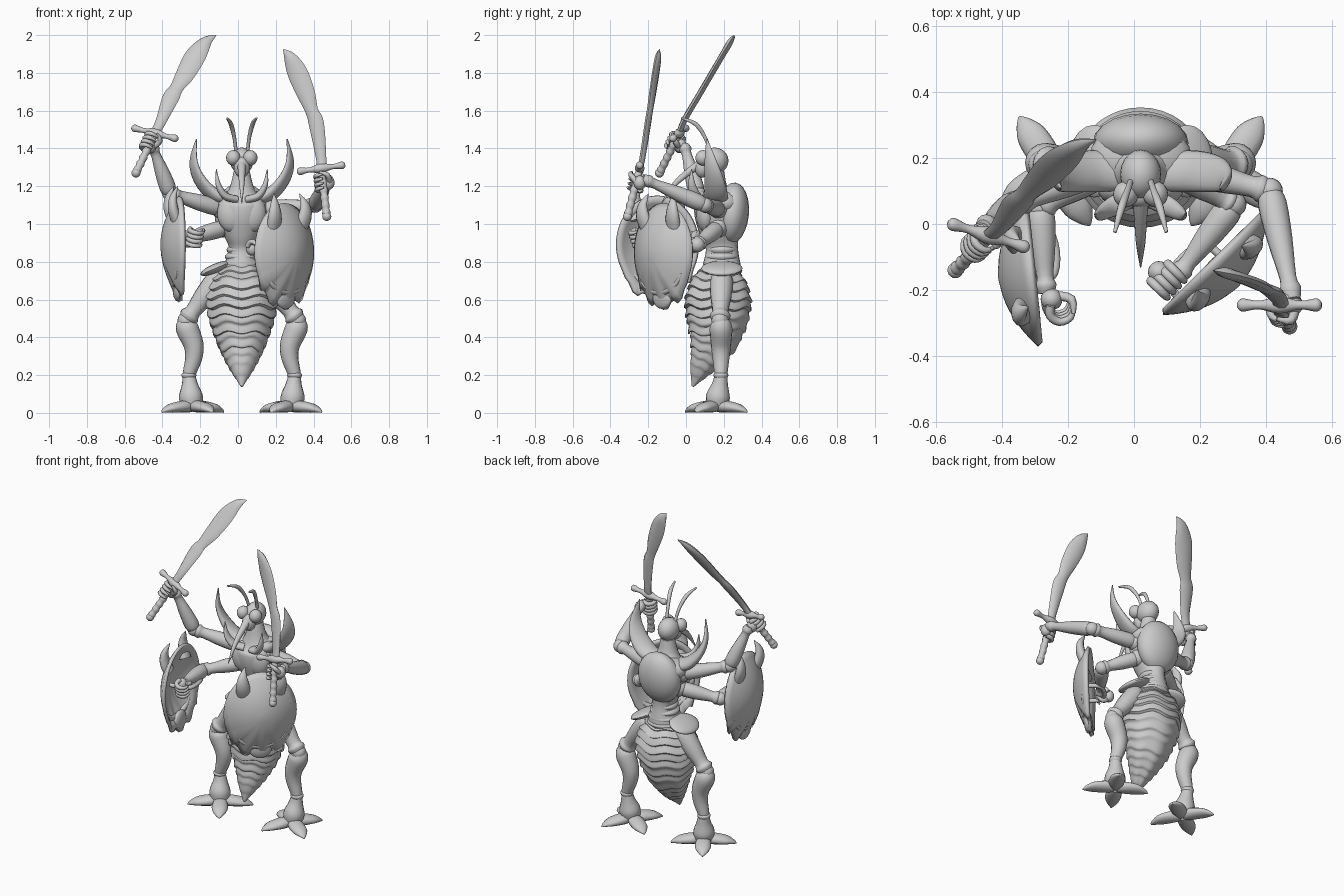
import bpy, bmesh
from math import pi, sin, cos, radians
from mathutils import Vector as V, Matrix

cube = bpy.data.objects.get("Cube")
if cube:
    bpy.data.objects.remove(cube)

grey = bpy.data.materials.new("plain grey")
grey.use_nodes = True
COLOUR = (0.6, 0.6, 0.6, 1)
grey.diffuse_color = COLOUR
grey.node_tree.nodes["Principled BSDF"].inputs["Base Color"].default_value = COLOUR
MID = 0.02  # body centre line


def finish(name, bm, angle=0.9):
    bmesh.ops.recalc_face_normals(bm, faces=bm.faces)
    me = bpy.data.meshes.new(name)
    bm.to_mesh(me)
    bm.free()
    me.materials.append(grey)
    ob = bpy.data.objects.new(name, me)
    bpy.context.collection.objects.link(ob)
    bpy.ops.object.select_all(action='DESELECT')
    ob.select_set(True)
    bpy.context.view_layer.objects.active = ob
    bpy.ops.object.shade_smooth_by_angle(angle=angle)
    return ob


def catmull(a, b, c, d, t):
    return 0.5 * (2 * b + (c - a) * t + (2 * a - 5 * b + 4 * c - d) * t * t
                  + (3 * b - a - 3 * c + d) * t ** 3)


def loft(name, pts, radii, wide=(1, 0, 0), sides=16, steps=4, wave=0):
    """Sweep an ellipse along a smooth path; radii are r or (wide, thin)."""
    P = [V(p) for p in pts]
    R = [V(r) if isinstance(r, tuple) else V((r, r)) for r in radii]
    n, path = len(P), []
    for i in range(n - 1):
        k = [max(i - 1, 0), i, i + 1, min(i + 2, n - 1)]
        for s in range(steps):
            path.append([catmull(*[L[j] for j in k], s / steps) for L in (P, R)])
    path.append([P[-1], R[-1]])
    bm, rings = bmesh.new(), []
    for i, (p, r) in enumerate(path):
        t = (path[min(i + 1, len(path) - 1)][0] - path[max(i - 1, 0)][0]).normalized()
        a = V(wide) - t * t.dot(V(wide))
        a.normalize()
        b = t.cross(a)
        ring = []
        for j in range(sides):
            q = 2 * pi * j / sides
            co = p + a * cos(q) * max(r.x, .001) + b * sin(q) * max(r.y, .001)
            co.z += wave * cos(6 * q) * r.x
            ring.append(bm.verts.new(co))
        rings.append(ring)
    for A, B in zip(rings, rings[1:]):
        for j in range(sides):
            bm.faces.new((A[j], A[j - 1], B[j - 1], B[j]))
    bm.faces.new(rings[0])
    bm.faces.new(rings[-1])
    return finish(name, bm)


def ball(name, c, r, turn=None):
    bm = bmesh.new()
    bmesh.ops.create_uvsphere(bm, u_segments=20, v_segments=12, radius=1)
    M = Matrix.Translation(c) @ (turn or Matrix()) @ Matrix.Diagonal((*r, 1))
    bmesh.ops.transform(bm, matrix=M, verts=bm.verts)
    return finish(name, bm)


def fist(name, c, axis, back):
    """Palm and four fingers curled round a handle."""
    c, axis = V(c), V(axis).normalized()
    back = (V(back) - axis * axis.dot(V(back))).normalized()
    side = axis.cross(back)
    ball(name + "_palm", c + back * .035, (.033, .033, .038))
    for i in range(4):
        o = c + axis * (i - 1.5) * .024
        arc = [o + (back * cos(q) + side * sin(q)) * .037 for q in (.3, 1.2, 2.2, 3.2, 4.1)]
        loft(name + "_finger", arc, [.014, .014, .013, .011, .006], axis, 8, 3)
    thumb = [c + back * .03 - side * .02, c - side * .045 + axis * .03, c - back * .03 - side * .02 + axis * .05]
    loft(name + "_thumb", thumb, [.015, .014, .006], axis, 8, 3)


def limb(name, a, b, r0, r1):
    """One armour-like segment with a swollen middle and a cuff."""
    a, b = V(a), V(b)
    fr = (0, .12, .45, .8, .9, 1)
    rr = (r0 * .7, r0, (r0 + r1) * .52, r1 * .85, r1 * 1.1, r1 * .8)
    loft(name, [a.lerp(b, f) for f in fr], rr, (.3, .8, .5), 14, 3)


# Body: waist, chest and neck
loft("thorax", [(MID, y, z) for y, z in ((.19, .72), (.19, .78), (.19, .87), (.18, .95), (.17, 1.05), (.17, 1.12), (.16, 1.18), (.16, 1.28))],
     [(.1, .1), (.095, .1), (.068, .085), (.1, .105), (.13, .125), (.13, .12), (.07, .065), (.042, .042)], sides=24)
for i in range(4):
    z = .755 + i * .037
    r = .108 - i * .009
    loft("waist_ring", [(MID, .19, z - .02), (MID, .19, z), (MID, .19, z + .02)], [r * .9, r, r * .8], sides=24)
ball("back_shell", (MID, .245, 1.055), (.145, .088, .165), Matrix.Rotation(-.1, 4, 'X'))
ball("shell_collar", (MID, .2, 1.11), (.155, .11, .075))

# Abdomen: rippled wavy plates curving forward to a sting
spine = [(.18, .77, .1), (.175, .7, .165), (.17, .6, .193), (.165, .5, .178), (.15, .4, .145),
         (.115, .31, .105), (.075, .23, .062), (.035, .14, .006)]
ripple = ((0, .96), (.2, 1), (.4, 1.03), (.5, .96), (.7, 1), (.9, 1.03))
pts, radii = [], []
for (y0, z0, r0), (y1, z1, r1) in zip(spine, spine[1:]):
    for f, swell in ripple:
        r = (r0 + (r1 - r0) * f) * swell
        pts.append((MID, y0 + (y1 - y0) * f, z0 + (z1 - z0) * f))
        radii.append((r, r * .93))
pts.append((MID, *spine[-1][:2]))
radii.append(.006)
loft("abdomen", pts, radii, sides=36, steps=2, wave=.06)

# Head
ball("head", (MID, .15, 1.335), (.062, .075, .07))
ball("face", (MID, .085, 1.3), (.042, .04, .055))
loft("proboscis", [(MID, .08, 1.32), (MID, .02, 1.28), (MID, -.06, 1.21), (MID, -.13, 1.11)], [.026, .02, .014, .002], sides=10)

for s in (-1, 1):
    def at(x, y, z):
        return (MID + s * x, y, z)
    ball("eye", at(.045, .09, 1.35), (.038, .04, .041))
    loft("antenna", [at(.03, .13, 1.38), at(.04, .1, 1.46), at(.058, .05, 1.53), at(.078, -.025, 1.56)],
         [.009, .01, .012, .005], sides=10)
    # Collar horns, large and small
    loft("shoulder_horn", [at(.04, .15, 1.13), at(.14, .16, 1.15), at(.22, .15, 1.23), at(.255, .13, 1.33), at(.24, .11, 1.45)],
         [(.05, .03), (.065, .035), (.058, .026), (.036, .016), (.003, .003)], (s * .45, .9, 0))
    loft("inner_horn", [at(.03, .08, 1.13), at(.09, .05, 1.15), at(.125, .03, 1.21), at(.135, .03, 1.29)],
         [(.03, .02), (.03, .02), (.02, .014), .002], (0, 1, 0))
    ball("chest_plate", at(.05, .105, 1.055), (.08, .052, .1))
    # Leg
    hip, knee, ankle = at(.11, .19, .73), at(.295, .18, .49), at(.28, .185, .2)
    ball("hip_plate", at(.14, .19, .765), (.085, .11, .025), Matrix.Rotation(s * .4, 4, 'Y'))
    limb("thigh", hip, knee, .06, .05)
    ball("knee", knee, (.045, .045, .045))
    loft("shin", [knee, at(.29, .185, .45), at(.255, .185, .36), at(.255, .185, .29), at(.275, .185, .22), ankle],
         [.043, .06, .053, .045, .036, .033])
    loft("ankle_cuff", [at(.28, .185, .215), at(.28, .185, .2), at(.28, .185, .175)], [.028, .04, .028])
    loft("foot", [ankle, at(.275, .18, .15), at(.27, .17, .09), at(.265, .165, .045)], [.033, .043, .063, .058])
    for a in (57, 147, 237, 327):
        dx, dy = cos(radians(a)), sin(radians(a))
        reach = [at(.26 + dx * k, .16 + dy * k, z) for k, z in ((.01, .035), (.06, .033), (.13, .026), (.175, .014), (.195, .004))]
        loft("toe", reach, [(.03, .03), (.047, .032), (.045, .025), (.023, .013), (.004, .004)], (dy, -dx * s, 0), 12)

# Arms
arms = [("upper_right_arm", (-.09, .17, 1.08), (-.36, .06, 1.16), (-.455, -.01, 1.42)),
        ("upper_left_arm", (.13, .17, 1.08), (.41, .1, 1.1), (.48, -.23, 1.24)),
        ("lower_right_arm", (-.07, .17, .98), (-.285, .05, .92), (-.265, -.21, .93)),
        ("lower_left_arm", (.11, .17, .98), (.3, .06, .89), (.13, -.16, .87))]
for name, a, b, c in arms:
    ball(name + "_shoulder", a, (.052, .052, .052))
    limb(name + "_top", a, b, .044, .038)
    ball(name + "_elbow", b, (.04, .04, .04))
    limb(name + "_fore", b, c, .044, .03)


def sword(name, pommel, hilt, guard, outline, wide):
    pommel, hilt = V(pommel), V(hilt)
    n = 13
    loft(name + "_grip", [pommel.lerp(hilt, i / n) for i in range(n + 1)],
         [.018 + .005 * (i % 2) for i in range(n + 1)], wide, 12, 2)
    ball(name + "_pommel", pommel, (.024, .024, .024))
    g = V(guard)
    loft(name + "_guard", [hilt + g * k for k in (-1.02, -.9, -.5, 0, .5, .9, 1.02)],
         [.008, .02, .013, .026, .013, .02, .008], (0, 0, 1), 12)
    loft(name + "_blade", [hilt] + [p[:3] for p in outline],
         [(.025, .016)] + [(p[3], .016 if p[3] > .01 else .001) for p in outline], wide, 8, 5)


def path(y0, z0, slope, rows):
    return [(x, y0 + slope * (z - z0), z, w) for x, z, w in rows]


sword("right_sword", (-.54, -.14, 1.27), (-.44, -.035, 1.48), (.12, -.038, -.03),
      path(-.05, 1.48, .587, [(-.405, 1.55, .03), (-.355, 1.67, .045), (-.325, 1.72, .037), (-.28, 1.79, .051),
                              (-.225, 1.89, .057), (-.17, 1.965, .034), (-.115, 2, .002)]), (.8, -.25, -.3))
sword("left_sword", (.47, -.31, 1.04), (.44, -.245, 1.295), (.125, 0, .018),
      path(-.24, 1.29, .157, [(.44, 1.35, .028), (.415, 1.53, .041), (.39, 1.6, .035), (.36, 1.69, .049),
                              (.315, 1.8, .054), (.275, 1.88, .034), (.24, 1.925, .002)]), (1, -.2, .15))
fist("right_sword_hand", (-.465, -.06, 1.43), (.1, .1, .21), (.1, .5, -.1))
fist("left_sword_hand", (.45, -.265, 1.22), (-.03, .06, .25), (.4, .3, 0))


def shield(name, centre, normal, lean):
    n = V(normal).normalized()
    v = V((lean, 0, 1))
    v = (v - n * n.dot(v)).normalized()
    d = v.cross(n)
    M = Matrix((d, v, n)).transposed().to_4x4()
    M.translation = V(centre)
    bm, rings, N, K = bmesh.new(), [], 48, 8
    for k in range(1, K + 1):
        ring = []
        for j in range(N):
            q, r = 2 * pi * j / N, k / K
            x, y = .215 * cos(q), .255 * sin(q)
            if y < -.14:  # ragged lower edge
                y -= (.045 if j % 4 < 2 else .015) * r
            ring.append(bm.verts.new((x * r, y * r, .095 * (1 - r * r))))
        rings.append(ring)
    top = bm.verts.new((0, 0, .097))
    for j in range(N):
        bm.faces.new((top, rings[0][j - 1], rings[0][j]))
        for A, B in zip(rings, rings[1:]):
            bm.faces.new((A[j], A[j - 1], B[j - 1], B[j]))
    bmesh.ops.transform(bm, matrix=M, verts=bm.verts)
    mod = finish(name, bm).modifiers.new("thickness", 'SOLIDIFY')
    mod.thickness = .02
    mod.offset = 0

    # Lower lip, tongue, upper horns and the handle behind
    lip = [M @ V((.17 * cos(q), -.06 + .15 * sin(q), .032)) for q in [pi + .35 + i * (pi - .7) / 6 for i in range(7)]]
    loft(name + "_lip", lip, [.005, .014, .018, .02, .018, .014, .005], n, 10)
    ball(name + "_tongue", M @ V((0, -.235, .015)), (.07, .065, .025), M.to_3x3().to_4x4())
    for s in (-1, 1):
        horn = [(.1, .13, .03), (.112, .19, .05), (.112, .25, .05), (.095, .31, .025)]
        loft(name + "_horn", [M @ V((s * x, y, z)) for x, y, z in horn],
             [(.045, .03), (.042, .028), (.028, .02), .002], d, 12)
    bar = [M @ V((x, 0, z)) for x, z in ((-.15, .03), (-.14, -.05), (-.06, -.075), (.02, -.05), (.03, .06))]
    loft(name + "_handle", bar, [.013] * 5, (0, 0, 1), 10)


shield("right_shield", (-.305, -.15, .89), (-.99, -.1, 0), .1)
shield("left_shield", (.24, -.115, .85), (.7, -.71, 0), 0)
fist("right_shield_hand", (-.225, -.25, .93), (.05, -.1, .3), (-.3, .3, 0))
fist("left_shield_hand", (.1, -.17, .87), (.4, .4, 0), (-.2, .3, 0))
